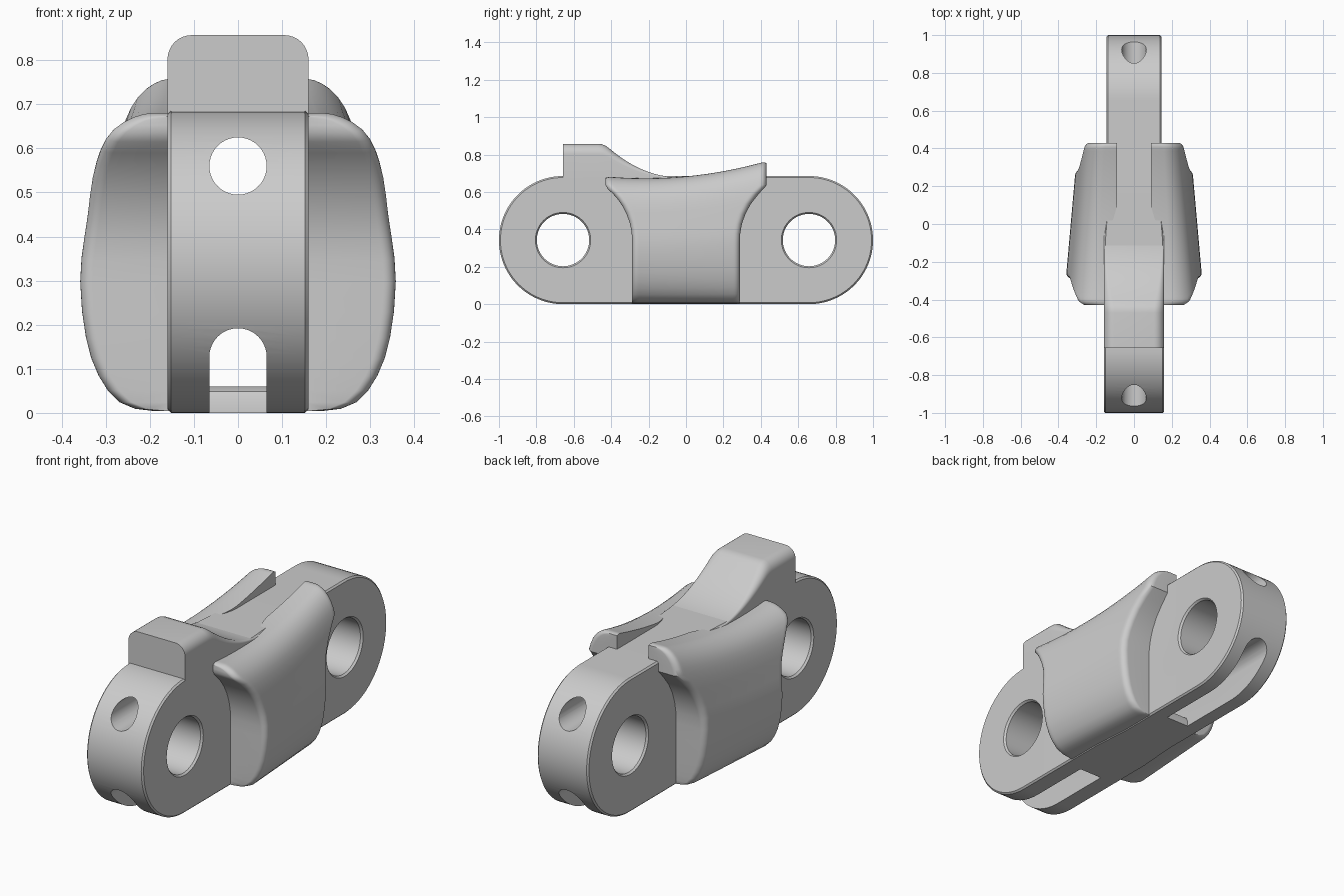
import bpy, bmesh, math

cube = bpy.data.objects.get("Cube")
if cube:
    bpy.data.objects.remove(cube, do_unlink=True)

metal = bpy.data.materials.new("plain grey metal")
metal.use_nodes = True
GREY = (0.6, 0.6, 0.6, 1)
metal.diffuse_color = GREY
metal.node_tree.nodes["Principled BSDF"].inputs["Base Color"].default_value = GREY

R = 0.3425           # radius of the link ends
PIN_Y = 1 - R        # pin axis position
FRONT_W, BACK_W = 0.16, 0.145


def loft(name, rings, caps="ngon"):
    """Skin a list of closed rings; strip caps join mirrored ring points."""
    bm = bmesh.new()
    vs = [[bm.verts.new(p) for p in ring] for ring in rings]
    n = len(rings[0])
    for a, b in zip(vs, vs[1:]):
        for i in range(n):
            j = (i + 1) % n
            bm.faces.new((a[i], a[j], b[j], b[i]))
    for ring in (vs[0], vs[-1]):
        if caps == "ngon":
            bm.faces.new(ring)
        elif caps == "strip":
            for i in range(n // 2 - 1):
                bm.faces.new((ring[i], ring[i + 1], ring[n - 2 - i], ring[n - 1 - i]))
    bmesh.ops.remove_doubles(bm, verts=bm.verts, dist=0.0001)
    bmesh.ops.recalc_face_normals(bm, faces=bm.faces)
    mesh = bpy.data.meshes.new(name)
    bm.to_mesh(mesh)
    bm.free()
    mesh.materials.append(metal)
    obj = bpy.data.objects.new(name, mesh)
    bpy.context.collection.objects.link(obj)
    return obj


def activate(obj):
    bpy.ops.object.select_all(action="DESELECT")
    obj.select_set(True)
    bpy.context.view_layer.objects.active = obj


def smooth(obj):
    activate(obj)
    bpy.ops.object.shade_smooth_by_angle(angle=math.radians(35))


def cut(obj, cutter):
    cutter.hide_render = True
    mod = obj.modifiers.new("cut", "BOOLEAN")
    mod.operation, mod.solver, mod.object = "DIFFERENCE", "EXACT", cutter
    activate(obj)
    bpy.ops.object.modifier_apply(modifier=mod.name)
    bpy.data.objects.remove(cutter, do_unlink=True)


# Link body: rounded ends, chamfered rim, slightly narrower back half
def body_ring(y0, side, angle, w, c=0.008):
    half = []
    for x, r in ((-w, R - c), (c - w, R), (w - c, R), (w, R - c)):
        half.append((x, y0 + side * r * math.sin(angle), r * math.cos(angle)))
    return [(x, y, R - h) for x, y, h in half] + [(x, y, R + h) for x, y, h in reversed(half)]


STEPS = 24
angles = [math.pi / 2 * i / STEPS for i in range(STEPS + 1)]
rings = [body_ring(-PIN_Y, -1, a, FRONT_W) for a in reversed(angles)]
rings += [body_ring(-0.1, 1, 0, FRONT_W), body_ring(0.1, 1, 0, BACK_W)]
rings += [body_ring(PIN_Y, 1, a, BACK_W) for a in angles]
body = loft("link_body", rings, caps=None)

# Pin holes with a small countersink
for y, w in ((-PIN_Y, FRONT_W), (PIN_Y, BACK_W)):
    side = ((w + 0.05, 0.148), (w, 0.148), (w - 0.01, 0.14))
    spans = [(-x, r) for x, r in side] + [(x, r) for x, r in reversed(side)]
    circle = [math.tau * i / 64 for i in range(64)]
    cut(body, loft("pin_cutter", [[(x, y + r * math.cos(a), R + r * math.sin(a)) for a in circle]
                                  for x, r in spans]))

# Round lengthwise tunnel near the top
BORE = 0.065
cut(body, loft("tunnel_cutter", [[(BORE * math.cos(math.tau * i / 40), y,
                                   0.56 + BORE * math.sin(math.tau * i / 40)) for i in range(40)]
                                 for y in (-1.1, 1.1)]))

# Arched lower channel, open underneath near both ends
arch = [(BORE * math.cos(math.pi * i / 20), 0.127 + BORE * math.sin(math.pi * i / 20))
        for i in range(21)]
floor = [(-1.1, -0.1), (-0.335, -0.1), (-0.33, 0.03), (-0.322, 0.048), (-0.30, 0.06)]
floor += [(-y, z) for y, z in reversed(floor)]
cut(body, loft("channel_cutter", [[(BORE, y, z)] + [(x, y, h) for x, h in arch] + [(-BORE, y, z)]
                                  for y, z in floor]))
smooth(body)


# Raised block on top, sweeping down toward the middle
def block_ring(y, top, base=0.66):
    r = 0.008 + 0.047 * max(0, min(1, (top - 0.685) / 0.17))
    r = min(r, top - base - 0.004)
    right = [(FRONT_W - r + r * math.cos(a), top - r + r * math.sin(a)) for a in angles[::3]]
    pts = [(FRONT_W, base)] + right
    return [(x, y, z) for x, z in pts] + [(-x, y, z) for x, z in reversed(pts)]


tops = [(-PIN_Y, 0.857), (-0.47, 0.857), (-0.45, 0.855), (-0.43, 0.847)]
for i in range(21):
    y = -0.405 + 0.355 * i / 20
    tops.append((y, 0.68 + 0.17 * ((y + 0.05) / 0.38) ** 2))
smooth(loft("top_block", [block_ring(y, z) for y, z in tops]))

# Side wings: bulging outer profile (height fraction, half width)
PROFILE = [(0, 0.19), (0.008, 0.235), (0.03, 0.27), (0.07, 0.297), (0.12, 0.318), (0.18, 0.335),
           (0.25, 0.347), (0.34, 0.356), (0.44, 0.36), (0.52, 0.357), (0.59, 0.35), (0.66, 0.342),
           (0.73, 0.335), (0.79, 0.327), (0.84, 0.317), (0.88, 0.306), (0.915, 0.292),
           (0.945, 0.274), (0.97, 0.252), (0.985, 0.232), (0.996, 0.21), (1, 0.19)]
CLEAR = 0.37         # clearance arc around each pin
ROUND = 0.03


def wing_top(y):
    return 0.683 + 0.095 * y + 0.22 * y * y


def wing_reach(z):
    dz = max(0, z - R)
    return min(0.43, PIN_Y - math.sqrt(max(0, CLEAR ** 2 - dz ** 2)))


def wing_ring(t, side):
    outer, inner = [], []
    for f, w in PROFILE:
        y = 0.4 * t
        for _ in range(8):
            z = 0.004 + f * (wing_top(y) - 0.004)
            y = t * wing_reach(z)
        e = min(1, max(0, abs(y) - wing_reach(z) + ROUND) / ROUND)
        x = w * (0.335 - 0.089 * y) / 0.36 - ROUND * (1 - math.sqrt(1 - e * e))
        blend = max(0, min(1, (y + 0.12) / 0.24))
        lip = 0.15 - 0.06 * blend * blend * (3 - 2 * blend)
        z -= 0.01 * e * e * f
        outer.append((side * x, y, z))
        inner.append((side * lip, y, z))
    return outer + inner[::-1]


stations = [math.sin(math.pi / 2 * (i / 24 - 1)) for i in range(49)]
for side, name in ((1, "left_wing"), (-1, "right_wing")):
    smooth(loft(name, [wing_ring(t, side) for t in stations], caps="strip"))
